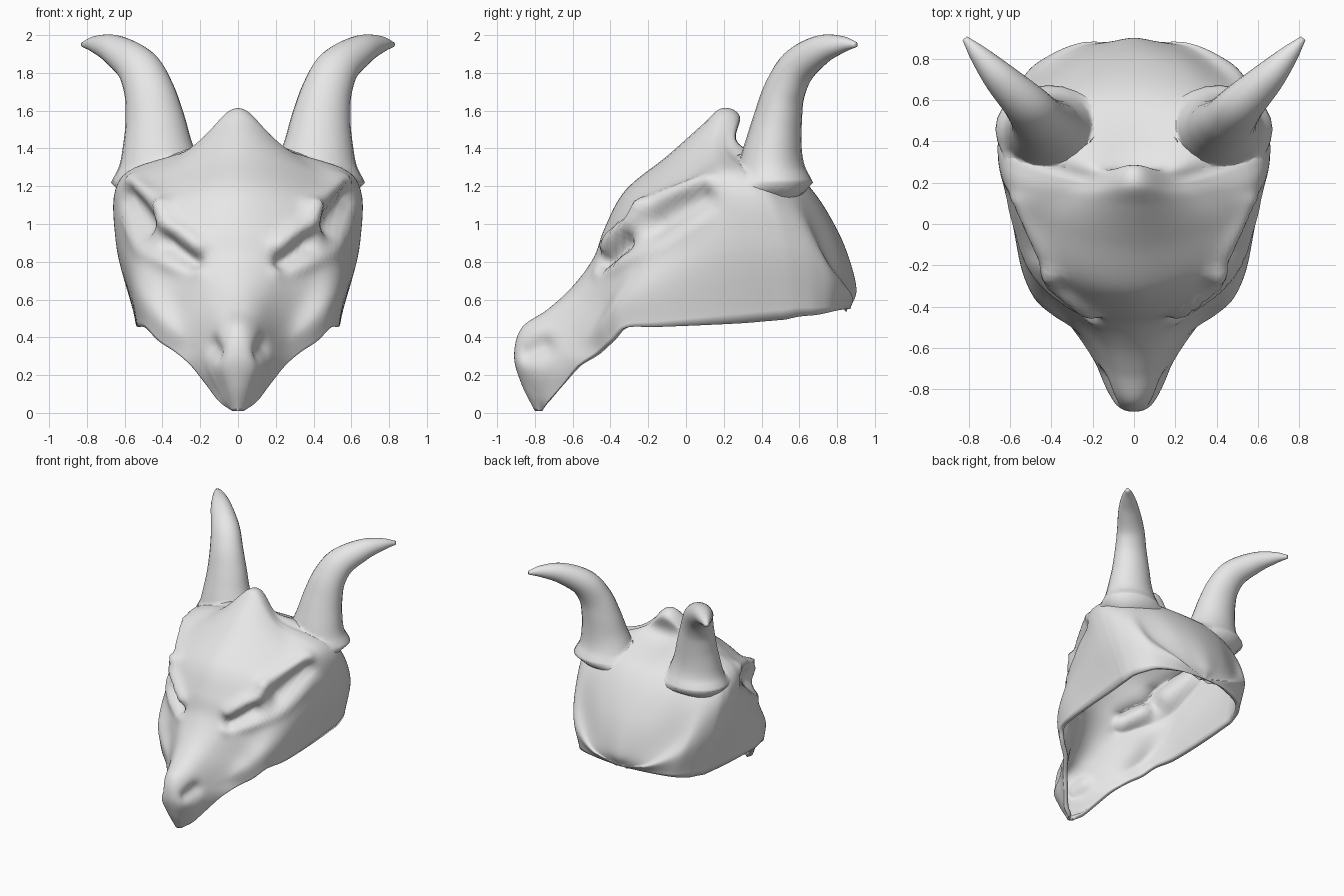
import bpy
import bmesh
import math
from mathutils import Vector
from mathutils.bvhtree import BVHTree

cube = bpy.data.objects.get("Cube")
if cube:
    bpy.data.objects.remove(cube, do_unlink=True)

# One plain grey for the whole mask
grey = bpy.data.materials.new("plain_grey")
grey.use_nodes = True
colour = (0.8, 0.8, 0.8, 1)
grey.diffuse_color = colour
for node in grey.node_tree.nodes:
    if node.type == 'BSDF_PRINCIPLED':
        node.inputs["Base Color"].default_value = colour


def smooth_path(points, steps):
    """Catmull-Rom curve through the points, in any dimension."""
    pts = [Vector(p) for p in points]
    pts = [pts[0] * 2 - pts[1]] + pts + [pts[-1] * 2 - pts[-2]]
    path = []
    for a, b, c, d in zip(pts, pts[1:], pts[2:], pts[3:]):
        for k in range(steps):
            t = k / steps
            path.append((b * 2 + (c - a) * t
                         + (a * 2 - b * 5 + c * 4 - d) * t ** 2
                         + (b * 3 - a - c * 3 + d) * t ** 3) / 2)
    path.append(pts[-2].copy())
    return path


def skin(bm, rows, closed=False):
    """Bridge rows of points with quads."""
    grid = [[bm.verts.new(p) for p in row] for row in rows]
    for lower, upper in zip(grid, grid[1:]):
        count = len(lower)
        for j in range(count if closed else count - 1):
            k = (j + 1) % count
            bm.faces.new((lower[j], lower[k], upper[k], upper[j]))
    return grid


def finish(bm, name):
    mesh = bpy.data.meshes.new(name)
    bm.to_mesh(mesh)
    bm.free()
    mesh.materials.append(grey)
    for poly in mesh.polygons:
        poly.use_smooth = True
    obj = bpy.data.objects.new(name, mesh)
    bpy.context.collection.objects.link(obj)
    return obj


def mirrored(p):
    return Vector((-p.x, p.y, p.z))


# Long rails of the mask, from beak tip over the head to the nape
crown = [(-.8, .01), (-.87, .15), (-.91, .3), (-.87, .45), (-.73, .55),
         (-.6, .67), (-.49, .82), (-.43, .98), (-.32, 1.18), (-.1, 1.36),
         (.08, 1.52), (.19, 1.613), (.285, 1.57), (.28, 1.4), (.6, 1.25),
         (.8, .97), (.9, .68), (.87, .55)]
shoulder = [(.02, -.79, .01), (.05, -.85, .14), (.09, -.88, .28),
            (.09, -.83, .42), (.11, -.7, .52), (.14, -.57, .64),
            (.2, -.46, .78), (.29, -.38, .93), (.39, -.22, 1.12),
            (.42, 0, 1.25), (.33, .13, 1.35), (.25, .19, 1.4),
            (.24, .23, 1.4), (.28, .34, 1.38), (.3, .59, 1.23),
            (.24, .775, .95), (.13, .88, .67), (0, .87, .55)]
temple = [(.03, -.78, .01), (.08, -.79, .1), (.14, -.78, .22),
          (.17, -.7, .33), (.23, -.57, .42), (.3, -.46, .54),
          (.37, -.38, .67), (.44, -.28, .83), (.51, -.1, 1.05),
          (.58, .08, 1.2), (.61, .2, 1.24), (.615, .29, 1.25),
          (.61, .36, 1.24), (.59, .45, 1.2), (.51, .61, 1.08),
          (.42, .735, .84), (.24, .865, .64), (0, .87, .55)]
rim = [(.03, -.76, .01), (.1, -.73, .06), (.17, -.65, .15), (.25, -.57, .25),
       (.33, -.47, .32), (.42, -.4, .38), (.49, -.32, .45), (.53, -.15, .455),
       (.54, .1, .465), (.54, .3, .475), (.54, .42, .485), (.54, .48, .49),
       (.54, .53, .495), (.53, .6, .51), (.49, .7, .52), (.4, .79, .54),
       (.2, .85, .55), (0, .87, .55)]

crown = [Vector((0, y, z)) for y, z in crown]
shoulder, temple, rim = [[Vector(p) for p in rail]
                         for rail in (shoulder, temple, rim)]

# The cheek rail lies halfway and swells outward behind the beak
cheek = []
for i, (t, r) in enumerate(zip(temple, rim)):
    middle = (t + r) / 2
    swell = math.sqrt(max(0, math.sin(math.pi * (i - 4) / (len(rim) - 5))))
    cheek.append(middle + Vector((.07, .05 * middle.y, .04)) * swell)

half = [rim, cheek, temple, shoulder]
rails = half + [crown] + [[mirrored(p) for p in rail] for rail in reversed(half)]
rails = [smooth_path(rail, 8) for rail in rails]
head = bmesh.new()
skin(head, [smooth_path(section, 8) for section in zip(*rails)])
bmesh.ops.remove_doubles(head, verts=head.verts, dist=.0004)
bmesh.ops.recalc_face_normals(head, faces=head.faces)
head.normal_update()
centre = Vector((0, .1, .6))
if sum(v.normal.dot(v.co - centre) for v in head.verts) < 0:
    bmesh.ops.reverse_faces(head, faces=head.faces)
    head.normal_update()


# Sculpted strokes: raise or sink the skin along a path on both sides
surface = BVHTree.FromBMesh(head)
rest = [(v, v.co.copy(), v.normal.copy()) for v in head.verts]


def stroke(points, radius, height):
    path = [surface.find_nearest(p)[0] for p in smooth_path(points, 6)]
    for v, co, normal in rest:
        side = Vector((abs(co.x), co.y, co.z))
        gap = min((side - p).length for p in path)
        if gap < radius * 3:
            v.co += normal * height * math.exp(-(gap / radius) ** 2)


# Inner brow, curling up beside the forehead
stroke([(.22, -.43, .88), (.3, -.38, .95), (.38, -.3, 1.0),
        (.4, -.23, 1.08)], .045, .045)
# Outer brow, running back to the temple
stroke([(.4, -.23, 1.1), (.48, -.1, 1.17), (.59, .1, 1.23)], .045, .02)
# Inner eye hollow
stroke([(.23, -.42, .8), (.3, -.37, .85), (.36, -.31, .9)], .05, -.07)
# Outer eye hollow
stroke([(.47, -.14, 1.0), (.54, -.03, 1.08), (.61, .07, 1.14)], .07, -.065)
# Lower lid and cheekbone
stroke([(.19, -.43, .74), (.36, -.32, .79), (.5, -.18, .86),
        (.6, -.02, .97), (.64, .1, 1.08)], .04, .02)
# Nostrils
stroke([(.1, -.84, .32), (.15, -.76, .36)], .05, -.03)

head.normal_update()
surface = BVHTree.FromBMesh(head)

# Horns: tapered sweeps whose flared root rings sit on the skull
horn_path = [(.41, .46, 1.2, .245), (.415, .455, 1.3, .2),
             (.427, .462, 1.41, .169), (.44, .485, 1.55, .144),
             (.47, .52, 1.7, .122), (.53, .59, 1.83, .106),
             (.65, .71, 1.92, .08), (.75, .82, 1.95, .047),
             (.82, .9, 1.95, .014)]
stations = smooth_path(horn_path, 6)
across = Vector((1, -1, 0)).normalized()
SIDES = 24
horn_rows = []
for i, station in enumerate(stations):
    ahead = stations[min(i + 1, len(stations) - 1)]
    behind = stations[max(i - 1, 0)]
    tangent = (ahead - behind).to_3d().normalized()
    lift = tangent.cross(across).normalized()
    ring = []
    for k in range(SIDES):
        a = math.tau * k / SIDES
        off = (across * math.cos(a) + lift * math.sin(a)) * station.w
        point = station.to_3d() + Vector((off.x * 1.1, off.y * .9, off.z))
        # Points under the skull are laid onto its skin
        spot, normal, _, _ = surface.find_nearest(point)
        buried = i == 0 or (i < SIDES // 2 and (point - spot).dot(normal) < 0)
        ring.append(spot if buried else point)
    horn_rows.append(ring)

# The shell has a thin wall
shell = finish(head, "mask_shell")
wall = shell.modifiers.new("wall", 'SOLIDIFY')
wall.thickness = .035
wall.offset = -1

for name, flip in (("left_horn", False), ("right_horn", True)):
    bm = bmesh.new()
    rows = [[mirrored(p) if flip else p for p in row] for row in horn_rows]
    grid = skin(bm, rows, closed=True)
    bm.faces.new(grid[-1])
    bmesh.ops.recalc_face_normals(bm, faces=bm.faces)
    finish(bm, name)
